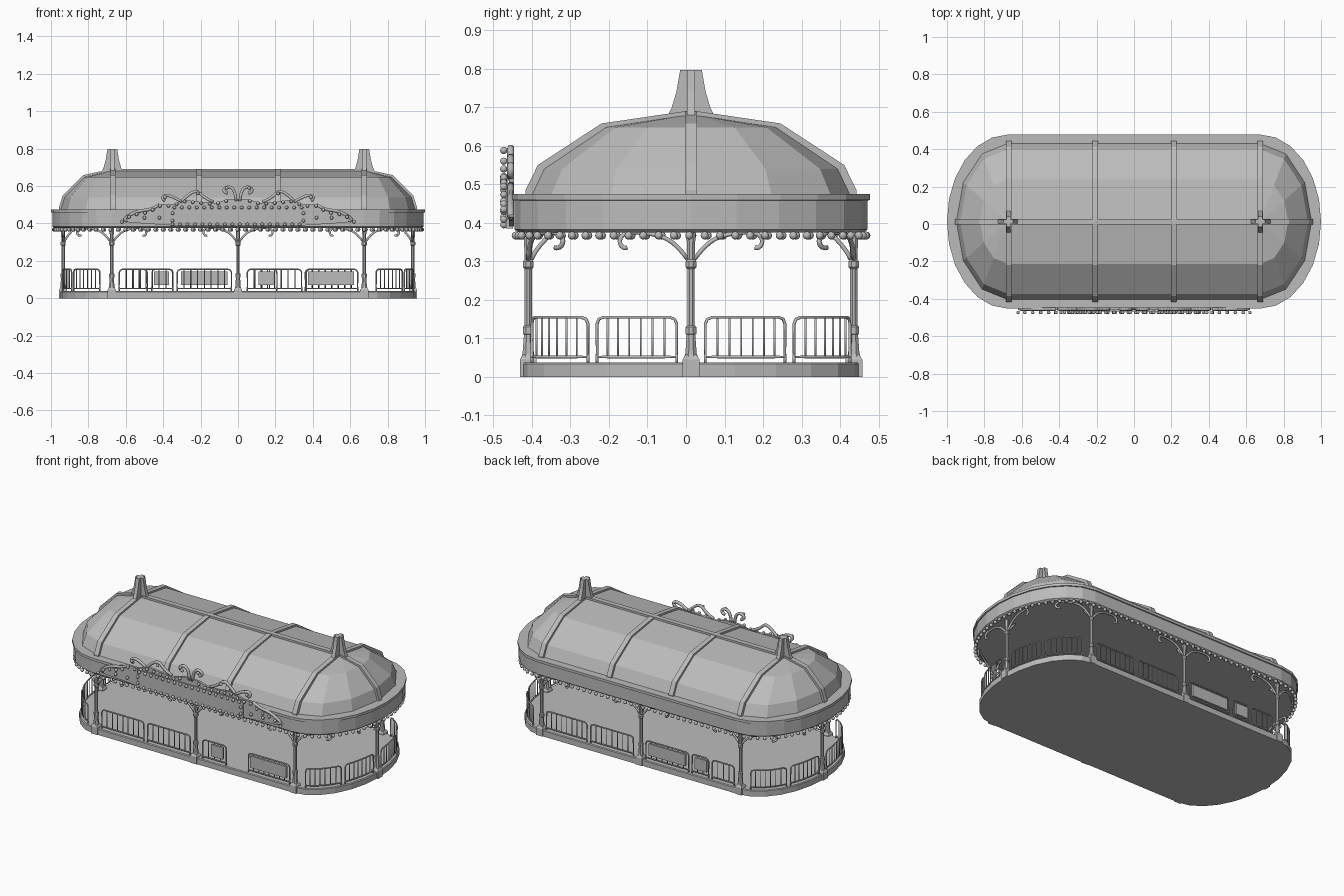
import bpy, bmesh, math
from mathutils import Matrix, Vector

CY = 0.013          # body centre in depth
CX = 0.675          # centre of each rounded end

if "Cube" in bpy.data.objects:
    bpy.data.objects.remove(bpy.data.objects["Cube"], do_unlink=True)

grey = bpy.data.materials.new("light_grey")
grey.use_nodes = True
grey.diffuse_color = (0.5, 0.5, 0.5, 1)
grey.node_tree.nodes["Principled BSDF"].inputs["Base Color"].default_value = (0.5, 0.5, 0.5, 1)


def finish(name, bm, smooth=False):
    bmesh.ops.remove_doubles(bm, verts=bm.verts, dist=1e-5)
    bmesh.ops.recalc_face_normals(bm, faces=bm.faces)
    for f in bm.faces:
        f.smooth = smooth
    mesh = bpy.data.meshes.new(name)
    bm.to_mesh(mesh)
    bm.free()
    mesh.materials.append(grey)
    ob = bpy.data.objects.new(name, mesh)
    bpy.context.collection.objects.link(ob)
    return ob


def oval(rx, ry, n):
    """Outline with straight long sides and elliptical ends."""
    pts = []
    for side, start in ((1, -90), (-1, 90)):
        for i in range(n + 1):
            a = math.radians(start + 180 * i / n)
            pts.append((side * CX + rx * math.cos(a), CY + ry * math.sin(a)))
    return pts


def loft(name, rings, caps=True):
    """Skin a stack of (outline, height) rings."""
    bm = bmesh.new()
    rows = [[bm.verts.new((x, y, z)) for x, y in pts] for pts, z in rings]
    for low, high in zip(rows, rows[1:]):
        for i in range(len(low)):
            j = (i + 1) % len(low)
            bm.faces.new((low[i], low[j], high[j], high[i]))
    if caps:
        bm.faces.new(rows[0])
        bm.faces.new(rows[-1])
    return finish(name, bm)


def prism(name, pts, axis, pos, thick):
    """Extrude a (side, height) outline along x or y."""
    bm = bmesh.new()
    place = (lambda u, z, d: (d, u, z)) if axis == "x" else (lambda u, z, d: (u, d, z))
    face = bm.faces.new([bm.verts.new(place(u, z, pos - thick / 2)) for u, z in pts])
    new = bmesh.ops.extrude_face_region(bm, geom=[face])["geom"]
    bmesh.ops.translate(bm, verts=[v for v in new if isinstance(v, bmesh.types.BMVert)],
                        vec=place(0, 0, thick))
    return finish(name, bm)


def tubes(name, paths, radius, smooth_path=False):
    """Round rods along (points, closed) paths, turned into one mesh."""
    cu = bpy.data.curves.new(name, "CURVE")
    cu.dimensions = "3D"
    cu.bevel_depth = radius
    cu.bevel_resolution = 1
    cu.use_fill_caps = True
    for pts, closed in paths:
        sp = cu.splines.new("NURBS" if smooth_path else "POLY")
        sp.points.add(len(pts) - 1)
        for p, co in zip(sp.points, pts):
            p.co = (*co, 1)
        sp.use_cyclic_u = closed
        if smooth_path:
            sp.order_u = 3
            sp.use_endpoint_u = True
            sp.resolution_u = 3
    tmp = bpy.data.objects.new(name + "_path", cu)
    bpy.context.collection.objects.link(tmp)
    bpy.context.view_layer.update()
    mesh = bpy.data.meshes.new_from_object(tmp.evaluated_get(bpy.context.evaluated_depsgraph_get()))
    bpy.data.objects.remove(tmp, do_unlink=True)
    bm = bmesh.new()
    bm.from_mesh(mesh)
    bpy.data.meshes.remove(mesh)
    return finish(name, bm, True)


def bulbs(name, points, radius):
    bm = bmesh.new()
    for p in points:
        bmesh.ops.create_uvsphere(bm, u_segments=8, v_segments=6, radius=radius,
                                  matrix=Matrix.Translation(p))
    return finish(name, bm, True)


def spaced(path, step):
    """Evenly spaced points along a polyline."""
    out, carry = [], 0.0
    for a, b in zip(path, path[1:]):
        a, b = Vector(a), Vector(b)
        length = (b - a).length
        while carry < length:
            out.append(a.lerp(b, carry / length))
            carry += step
        carry -= length
    return out


# Platform, fascia and its hanging bulbs
loft("floor_platform", [(oval(0.275, 0.44, 12), 0), (oval(0.275, 0.44, 12), 0.034),
                        (oval(0.27, 0.435, 12), 0.038)])
outer, inner = oval(0.325, 0.465, 12), oval(0.318, 0.458, 12)
loft("roof_fascia", [(oval(0.308, 0.448, 12), 0.375), (inner, 0.383), (inner, 0.458),
                     (outer, 0.459), (outer, 0.475)])
ring = [(x, y, 0.367) for x, y in oval(0.31, 0.455, 12)]
bulbs("fascia_bulbs", spaced(ring + ring[:1], 0.04), 0.0105)

# Faceted dome with ribs and ridge
profile = [(1.0, 0.474), (0.925, 0.54), (0.54, 0.648), (0.0, 0.682)]
loft("roof_dome", [(oval(0.275 * k, 0.418 * k, 6), z) for k, z in profile], caps=False)
half = [(k, z + 0.01) for k, z in profile]
arch = [(-1.0, 0.46)] + [(-k, z) for k, z in half] + [(k, z) for k, z in half[-2::-1]] + [(1.0, 0.46)]
for i, x in enumerate((-0.67, -0.207, 0.213, 0.675)):
    prism(f"roof_rib_{i + 1}", [(CY + 0.43 * u, z) for u, z in arch], "x", x, 0.03)
ridge = [(s * CX + 0.283 * s * k, z) for s, row in ((-1, half), (1, half[::-1])) for k, z in row]
prism("roof_ridge", [(-0.958, 0.46)] + ridge + [(0.958, 0.46)], "y", CY, 0.03)

# Finials made of crossed concave fins
fin = [(0.066, 0.665), (0.05, 0.70), (0.038, 0.74), (0.028, 0.797)]
fin = fin + [(-u, z) for u, z in fin[::-1]]
for side, x in (("right", -0.672), ("left", 0.675)):
    prism(side + "_finial_fin_cross", [(CY + u, z) for u, z in fin], "x", x, 0.022)
    prism(side + "_finial_fin_long", [(x + u * 0.93, z) for u, z in fin], "y", CY, 0.022)

# Posts with plinth, collars and scrolled brackets
post_profile = [(0.022, 0), (0.022, 0.046), (0.016, 0.06), (0.012, 0.11), (0.015, 0.112),
                (0.015, 0.13), (0.010, 0.134), (0.010, 0.28), (0.015, 0.285), (0.015, 0.3),
                (0.010, 0.305), (0.013, 0.38)]
scroll = [(0.008, 0.305), (0.03, 0.335), (0.07, 0.365), (0.13, 0.376), (0.175, 0.374),
          (0.188, 0.352), (0.176, 0.332), (0.165, 0.336)]
brace = [(0.008, 0.305), (0.02, 0.335), (0.06, 0.372)]
posts = [(x, CY + s * 0.4225, (1, 0), (0, -s)) for x in (-CX, 0, CX) for s in (-1, 1)]
posts += [(s * 0.935, CY, (0, 1), (-s, 0)) for s in (-1, 1)]
for i, (px, py, along, inward) in enumerate(posts):
    loft(f"post_{i + 1}", [([(px + r * math.cos(a), py + r * math.sin(a))
                             for a in [math.radians(22.5 + 45 * k) for k in range(8)]], z)
                           for r, z in post_profile])
    loft(f"post_plinth_{i + 1}", [([(px + u * w, py + v * w) for u, v in
                                    ((-1, -1), (1, -1), (1, 1), (-1, 1))], z)
                                  for w, z in ((0.022, 0), (0.022, 0.045), (0.014, 0.058))])
    paths = []
    for s in (-1, 1):
        pts = []
        for d, z in scroll:
            x, y = px + s * along[0] * d, py + s * along[1] * d
            if abs(x) > CX and along[0]:      # follow the rounded end
                bend = math.sqrt(max(0, 1 - ((abs(x) - CX) / 0.3) ** 2))
                y = CY + (py - CY) * bend
            pts.append((x, y, z))
        paths.append((pts, False))
    paths.append(([(px + inward[0] * d, py + inward[1] * d, z) for d, z in brace], False))
    tubes(f"post_brackets_{i + 1}", paths, 0.0065, True)


# Railing panels
def railing(name, at, width, bars):
    c = 0.018 / width
    steps = [k / 6 for k in range(1, 6)]
    shape = [(0, 0.052), (0, 0.138), (c * 0.3, 0.15), (c, 0.155)]
    shape += [(t, 0.155) for t in steps if c < t < 1 - c]
    shape += [(1 - t, z) for t, z in shape[3::-1]] + [(t, 0.052) for t in steps[::-1]]
    paths = [([(*at(t), z) for t, z in shape], True)]
    paths += [([(*at(t), 0.036), (*at(t), 0.06)], False) for t in (0, 1)]
    tubes(name + "_frame", paths, 0.0042)
    tubes(name + "_bars", [([(*at(k / (bars + 1)), 0.052), (*at(k / (bars + 1)), 0.155)], False)
                           for k in range(1, bars + 1)], 0.0028)


def straight(x0, x1, y):
    return lambda t: (x0 + (x1 - x0) * t, y)


def curved(sx, sy, a0, a1):
    def at(t):
        a = math.radians(a0 + (a1 - a0) * t)
        return sx * (CX + 0.262 * math.cos(a)), CY + sy * 0.425 * math.sin(a)
    return at


FRONT, BACK = CY - 0.425, CY + 0.425
spans = [("front", FRONT, [(-0.635, -0.35, 7), (-0.325, -0.035, 7), (0.05, 0.208, 3), (0.36, 0.64, 7)]),
         ("back", BACK, [(-0.635, -0.485, 3), (-0.46, -0.348, 2), (-0.325, -0.035, 7),
                         (0.05, 0.34, 7), (0.365, 0.64, 7)])]
for label, y, rows in spans:
    for i, (x0, x1, n) in enumerate(rows):
        railing(f"{label}_railing_{i + 1}", straight(x0, x1, y), x1 - x0, n)
for sx, xn in ((-1, "right"), (1, "left")):
    for sy, yn in ((-1, "front"), (1, "back")):
        railing(f"{xn}_{yn}_corner_railing", curved(sx, sy, 76, 39), 0.21, 6)
        railing(f"{xn}_{yn}_end_railing", curved(sx, sy, 35, 5), 0.21, 6)

# Boards fixed to some railings
for i, (x0, x1, y) in enumerate([(0.11, 0.19, FRONT), (0.375, 0.62, FRONT),
                                 (-0.305, -0.055, BACK), (-0.45, -0.37, BACK)]):
    prism(f"railing_board_{i + 1}", [(x0, 0.07), (x1, 0.07), (x1, 0.142), (x0, 0.142)], "y", y, 0.012)

# Ornate front sign: backing, panel, scrolls and bulbs
edge = [(0.62, 0.415), (0.57, 0.45), (0.48, 0.465), (0.42, 0.5), (0.36, 0.5), (0.28, 0.525),
        (0.2, 0.515), (0.12, 0.51), (0.05, 0.53)]
outline = [(0.36, 0.39), (0.58, 0.405)] + edge
prism("sign_backing", outline + [(-x, z) for x, z in outline[::-1]], "y", -0.453, 0.014)
prism("sign_panel", [(-0.36, 0.385), (0.36, 0.385), (0.36, 0.495), (-0.36, 0.495)], "y", -0.458, 0.018)
curls = [[(0.01, 0.52), (0.015, 0.57), (0.04, 0.598), (0.075, 0.59), (0.075, 0.565), (0.055, 0.562)],
         [(0.13, 0.515), (0.18, 0.535), (0.215, 0.575), (0.25, 0.565), (0.29, 0.53), (0.3, 0.52)],
         [(0.3, 0.515), (0.34, 0.54), (0.39, 0.555), (0.41, 0.535), (0.39, 0.52)],
         [(0.42, 0.5), (0.46, 0.475), (0.53, 0.468), (0.59, 0.44), (0.615, 0.415), (0.59, 0.415)]]
tubes("sign_scrolls", [([(s * x, -0.455, z) for x, z in c], False) for c in curls for s in (-1, 1)],
      0.009, True)
frame = [(-0.35, 0.395), (0.35, 0.395), (0.35, 0.485), (-0.35, 0.485), (-0.35, 0.395)]
dots = spaced([(x, -0.473, z) for x, z in frame], 0.04)
for s in (-1, 1):
    dots += spaced([(s * x, -0.473, z - 0.006) for x, z in edge], 0.045)
    dots += [Vector((s * x, -0.473, z)) for x, z in ((0.06, 0.588), (0.215, 0.56), (0.39, 0.54),
                                                     (0.42, 0.43), (0.5, 0.43))]
bulbs("sign_bulbs", dots, 0.0095)
